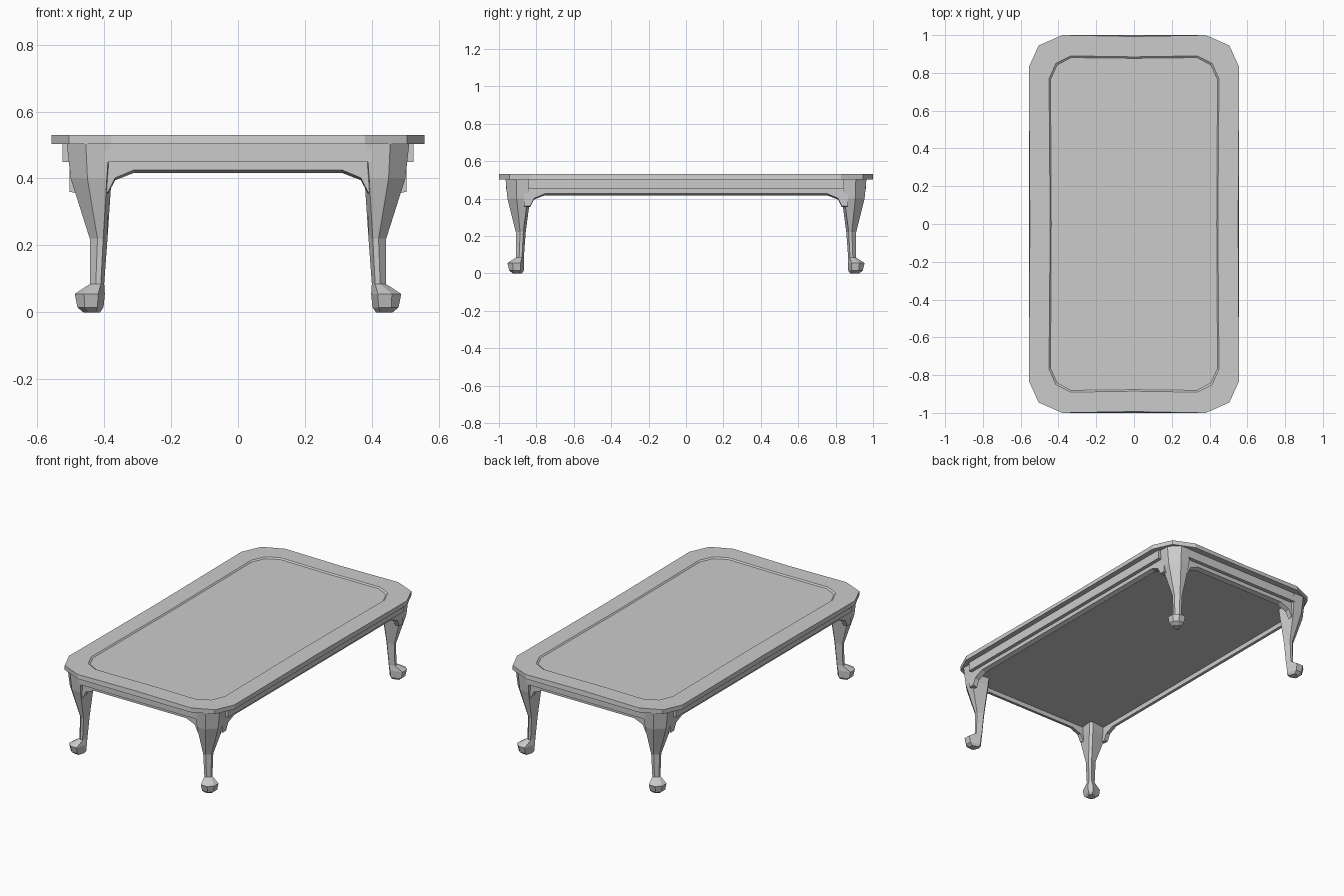
import bpy
import bmesh

cube = bpy.data.objects.get("Cube")
if cube:
    bpy.data.objects.remove(cube, do_unlink=True)

# One plain grey for the whole table
GREY = (0.6, 0.6, 0.6, 1.0)
mat = bpy.data.materials.new("plain grey")
mat.use_nodes = True
mat.diffuse_color = GREY
mat.node_tree.nodes["Principled BSDF"].inputs["Base Color"].default_value = GREY


def loft(name, loops):
    """Bridge closed loops of equal length and cap both ends."""
    bm = bmesh.new()
    rings = [[bm.verts.new(p) for p in loop] for loop in loops]
    count = len(rings[0])
    for low, high in zip(rings, rings[1:]):
        for k in range(count):
            n = (k + 1) % count
            bm.faces.new((low[k], low[n], high[n], high[k]))
    bm.faces.new(rings[0][::-1])
    bm.faces.new(rings[-1])
    bmesh.ops.recalc_face_normals(bm, faces=bm.faces[:])
    mesh = bpy.data.meshes.new(name)
    bm.to_mesh(mesh)
    bm.free()
    mesh.materials.append(mat)
    obj = bpy.data.objects.new(name, mesh)
    bpy.context.collection.objects.link(obj)
    return obj


def outline(corner, mid_x, mid_y, z):
    """Symmetric outline from one corner's points and the side midpoints."""
    back = corner[::-1]
    pts = [(mid_x, 0)] + corner + [(0, mid_y)]
    pts += [(-x, y) for x, y in back] + [(-mid_x, 0)]
    pts += [(-x, -y) for x, y in corner] + [(0, -mid_y)]
    pts += [(x, -y) for x, y in back]
    return [(x, y, z) for x, y in pts]


# Tabletop with clipped corners, slightly pinched sides and a recessed panel
edge = [(0.557, 0.83), (0.505, 0.945), (0.38, 1.0)]
rim = [(0.45, 0.768), (0.414, 0.85), (0.335, 0.89)]
panel = [(0.442, 0.764), (0.407, 0.842), (0.332, 0.881)]
loft("tabletop", [
    outline(edge, 0.557, 1.0, 0.503),
    outline(edge, 0.551, 0.993, 0.53),
    outline(rim, 0.444, 0.885, 0.53),
    outline(panel, 0.438, 0.877, 0.523),
])

# Underside panel closing the frame
under = [(0.485, 0.84), (0.44, 0.89), (0.385, 0.925)]
loft("underside_panel", [outline(under, 0.485, 0.925, z) for z in (0.445, 0.504)])


def rail(name, half, near, far, z_pairs, along_x, side):
    """Rail from a half profile, mirrored, given depth towards the centre."""
    profile = z_pairs + [(-t, zo, zi) for t, zo, zi in z_pairs[::-1]]
    loops = []
    for depth, pick in ((far, 1), (near, 2)):
        loop = [(p[0] + (half if p[0] > 0 else -half), side * depth, p[pick])
                for p in profile]
        loops.append(loop if along_x else [(y, x, z) for x, y, z in loop])
    return loft(name, loops)


# Aprons: a raised moulding above a scooped lower rail on each side
band = [(0.4, 0.45, 0.45), (0.4, 0.505, 0.505)]
scoop = [(0.31, 0.426, 0.417), (0.367, 0.402, 0.395), (0.388, 0.36, 0.355),
         (0.42, 0.36, 0.355), (0.42, 0.5, 0.5)]
for label, along_x, side, half, face in (
        ("front", True, -1, 0, 0.963), ("back", True, 1, 0, 0.963),
        ("right", False, -1, 0.445, 0.525), ("left", False, 1, 0.445, 0.525)):
    rail(label + "_moulding", half, face - 0.06, face, band, along_x, side)
    rail(label + "_apron", half, face - 0.05, face - 0.022, scoop, along_x, side)

# Cabriole legs: six-sided sections (z, inner, inner chamfer, outer chamfer, outer, y shift)
sections = [
    (0.0, 0.412, 0.425, 0.445, 0.462, 0.465),
    (0.015, 0.402, 0.42, 0.458, 0.48, 0.465),
    (0.055, 0.398, 0.418, 0.46, 0.488, 0.467),
    (0.085, 0.4, 0.41, 0.425, 0.442, 0.467),
    (0.22, 0.39, 0.403, 0.42, 0.443, 0.467),
    (0.4, 0.378, 0.392, 0.45, 0.5, 0.455),
    (0.505, 0.37, 0.385, 0.455, 0.512, 0.453),
]
for label, sx, sy in (("front_left", 1, -1), ("front_right", -1, -1),
                      ("back_left", 1, 1), ("back_right", -1, 1)):
    loops = []
    for z, i, c, m, o, shift in sections:
        ring = [(c, o), (m, o), (o, m), (o, c), (c, i), (i, c)]
        loops.append([(sx * a, sy * (b + shift), z) for a, b in ring])
    loft(label + "_leg", loops)
